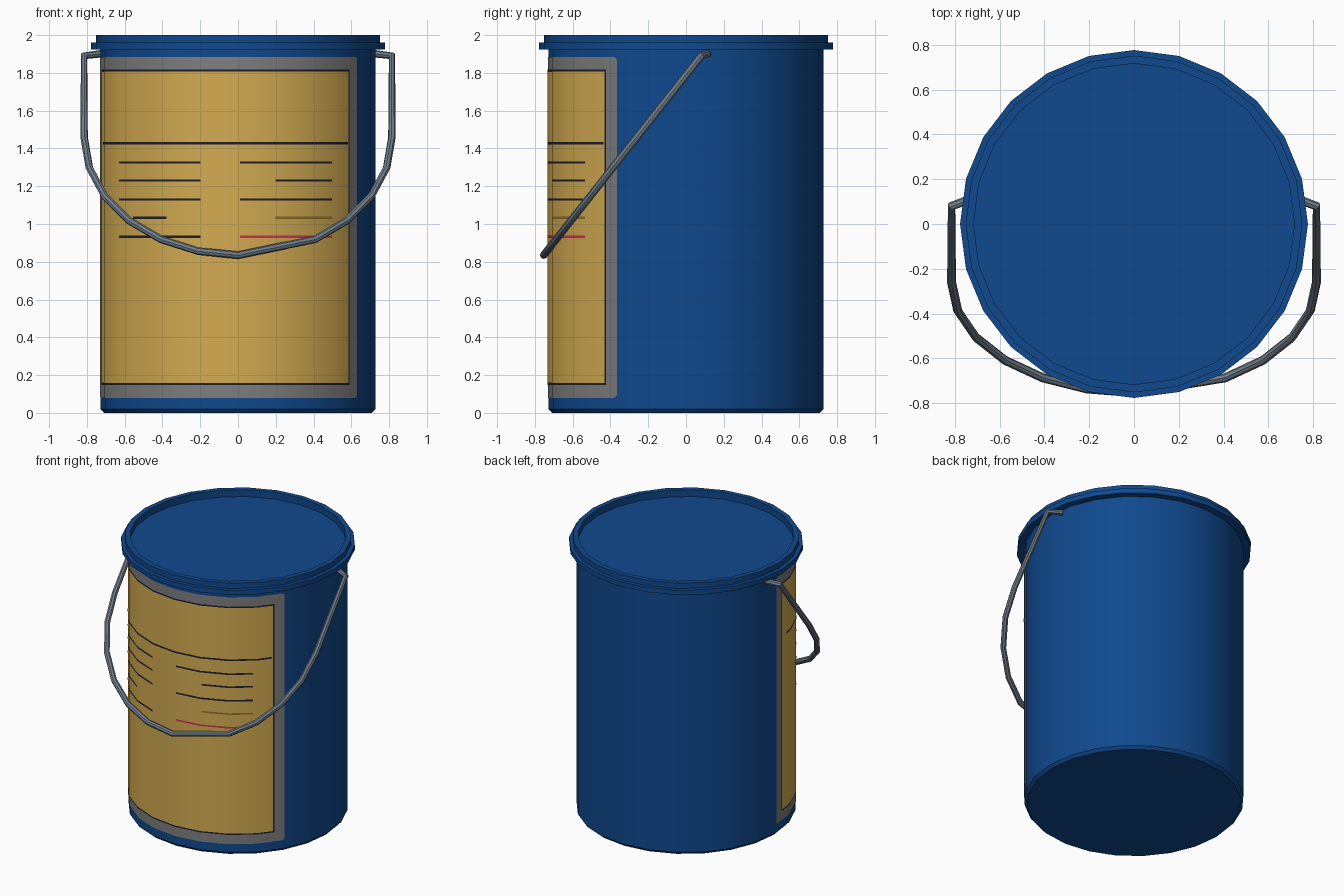
import bpy, bmesh, math

if "Cube" in bpy.data.objects:
    bpy.data.objects.remove(bpy.data.objects["Cube"])

SIDES = 24
STEP = 360 / SIDES


def material(name, rgb):
    m = bpy.data.materials.new(name)
    m.diffuse_color = (*rgb, 1)
    m.use_nodes = True
    m.node_tree.nodes["Principled BSDF"].inputs["Base Color"].default_value = m.diffuse_color
    return m


BLUE = material("bucket blue", (0.005, 0.066, 0.27))
GOLD = material("label gold", (0.65, 0.41, 0.082))
GREY = material("label border grey", (0.21, 0.21, 0.21))
DARK = material("dark ink", (0.012, 0.012, 0.03))
RED = material("red ink", (0.65, 0.03, 0.08))
BROWN = material("brown ink", (0.27, 0.16, 0.02))
STEEL = material("handle steel", (0.162, 0.21, 0.26))


def smooth(ob):
    bpy.ops.object.select_all(action='DESELECT')
    ob.select_set(True)
    bpy.context.view_layer.objects.active = ob
    bpy.ops.object.shade_smooth_by_angle(angle=math.radians(30))


def finish(name, bm, mat):
    me = bpy.data.meshes.new(name)
    bm.to_mesh(me)
    bm.free()
    me.materials.append(mat)
    ob = bpy.data.objects.new(name, me)
    bpy.context.collection.objects.link(ob)
    smooth(ob)
    return ob


def lathe(name, profile, mat):
    """Spin an (r, z) profile around z; the first ring is capped."""
    bm = bmesh.new()
    rings = []
    for r, z in profile:
        angles = [math.radians(i * STEP) for i in range(SIDES)]
        rings.append([bm.verts.new((r * math.cos(a), r * math.sin(a), z)) for a in angles])
    for lo, hi in zip(rings, rings[1:]):
        for i in range(SIDES):
            j = (i + 1) % SIDES
            bm.faces.new((lo[i], lo[j], hi[j], hi[i]))
    bm.faces.new(rings[0])
    bmesh.ops.recalc_face_normals(bm, faces=bm.faces)
    return finish(name, bm, mat)


def wall(a, r):
    """Point on the many-sided wall at angle a (degrees)."""
    d = r * math.cos(math.radians(STEP / 2)) / math.cos(math.radians(a % STEP - STEP / 2))
    return d * math.cos(math.radians(a)), d * math.sin(math.radians(a))


def patch(name, a0, a1, z0, z1, r, mat, corner=0.0):
    """Curved sheet lying on the wall, with optional clipped corners."""
    cols = [(a0, corner), (a1, corner)]
    if corner:
        cut = math.degrees(corner / r)
        cols += [(a0 + cut * 0.3, corner * 0.3), (a0 + cut, 0),
                 (a1 - cut * 0.3, corner * 0.3), (a1 - cut, 0)]
    cols += [(k * STEP, 0) for k in range(48) if a0 + 0.01 < k * STEP < a1 - 0.01]
    cols.sort()
    bm = bmesh.new()
    pairs = []
    for a, c in cols:
        x, y = wall(a, r)
        pairs.append((bm.verts.new((x, y, z0 + c)), bm.verts.new((x, y, z1 - c))))
    for p, q in zip(pairs, pairs[1:]):
        bm.faces.new((p[0], q[0], q[1], p[1]))
    return finish(name, bm, mat)


# Bucket body with chamfered foot
lathe("bucket_body", [(0.71, 0), (0.728, 0.02), (0.728, 1.94)], BLUE)

# Lid with recessed top and flange
lathe("lid", [(0.717, 1.95), (0.717, 2.0), (0.752, 2.0), (0.752, 1.96),
              (0.777, 1.96), (0.777, 1.925), (0.726, 1.925)], BLUE)

# Label: border, thin dark outline, gold panel
patch("label_border", 180, 330, 0.08, 1.885, 0.731, GREY, corner=0.02)
patch("label_outline", 185.4, 324.4, 0.148, 1.817, 0.732, DARK)
patch("label_panel", 186, 323.7, 0.158, 1.807, 0.7332, GOLD)


# Printed lines on the label
def angle_at(x):
    return 360 - math.degrees(math.acos(x / 0.734))


def printed_line(name, x0, x1, z, mat):
    patch(name, angle_at(x0), angle_at(x1), z - 0.006, z + 0.006, 0.7345, mat)


printed_line("heading_rule", -0.72, 0.587, 1.427, DARK)
LINES = [(-0.63, -0.2, 1.325, DARK), (0.01, 0.5, 1.325, DARK),
         (-0.63, -0.2, 1.23, DARK), (0.2, 0.5, 1.23, DARK),
         (-0.63, -0.2, 1.13, DARK), (0.01, 0.5, 1.13, DARK),
         (-0.56, -0.38, 1.033, DARK), (0.2, 0.5, 1.033, BROWN),
         (-0.63, -0.2, 0.933, DARK), (0.01, 0.5, 0.933, RED)]
for n, (x0, x1, z, mat) in enumerate(LINES):
    printed_line(f"text_line_{n + 1}", x0, x1, z, mat)


# Wire handle: hooks, straight arms and a half-round bow in a tilted plane
def tilted(x, z):
    return (x, 0.08 - (1.89 - z) * 0.79, z)


path = [(-0.72, 0.115, 1.902), tilted(-0.815, 1.89)]
for deg in range(-90, 91, 15):
    if deg == 15:  # the bow has one longer segment here
        continue
    a = math.radians(deg)
    path.append(tilted(0.815 * math.sin(a), 1.46 - 0.625 * math.cos(a)))
path += [tilted(0.815, 1.89), (0.72, 0.115, 1.902)]

curve = bpy.data.curves.new("handle", 'CURVE')
curve.dimensions = '3D'
curve.bevel_depth = 0.02
curve.bevel_resolution = 2
curve.use_fill_caps = True
spline = curve.splines.new('POLY')
spline.points.add(len(path) - 1)
for point, co in zip(spline.points, path):
    point.co = (*co, 1)
curve.materials.append(STEEL)
handle = bpy.data.objects.new("handle", curve)
bpy.context.collection.objects.link(handle)
bpy.ops.object.select_all(action='DESELECT')
handle.select_set(True)
bpy.context.view_layer.objects.active = handle
bpy.ops.object.convert(target='MESH')
smooth(bpy.context.view_layer.objects.active)
